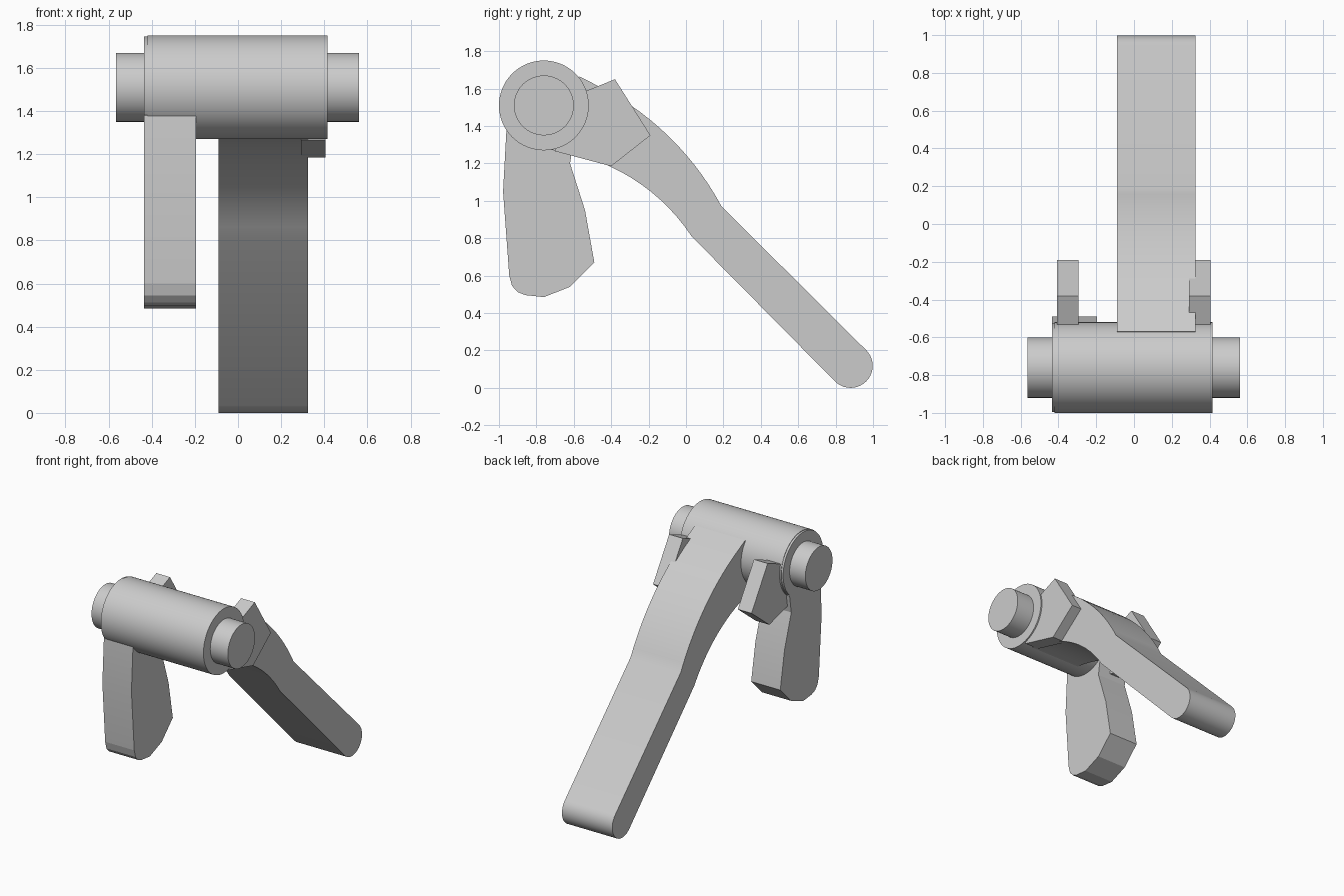
import bpy
import bmesh
import math
from mathutils import Matrix

cube = bpy.data.objects.get("Cube")
if cube:
    bpy.data.objects.remove(cube, do_unlink=True)

grey = bpy.data.materials.new("plain grey")
grey.use_nodes = True
color = (0.6, 0.6, 0.6, 1)
grey.diffuse_color = color
grey.node_tree.nodes["Principled BSDF"].inputs["Base Color"].default_value = color

AXIS_Y, AXIS_Z = -0.76, 1.51


def finish(bm, name, angle=25):
    bmesh.ops.recalc_face_normals(bm, faces=bm.faces)
    mesh = bpy.data.meshes.new(name)
    bm.to_mesh(mesh)
    bm.free()
    mesh.materials.append(grey)
    obj = bpy.data.objects.new(name, mesh)
    bpy.context.collection.objects.link(obj)
    bpy.ops.object.select_all(action='DESELECT')
    obj.select_set(True)
    bpy.context.view_layer.objects.active = obj
    bpy.ops.object.shade_smooth_by_angle(angle=math.radians(angle))


def cylinder(name, x0, x1, radius):
    bm = bmesh.new()
    place = Matrix.Translation(((x0 + x1) / 2, AXIS_Y, AXIS_Z)) @ Matrix.Rotation(math.pi / 2, 4, 'Y')
    bmesh.ops.create_cone(bm, cap_ends=True, segments=96, radius1=radius,
                          radius2=radius, depth=x1 - x0, matrix=place)
    finish(bm, name)


def plate(name, x0, x1, outline, angle=25):
    """Extrude a (y, z) outline along x."""
    bm = bmesh.new()
    face = bm.faces.new([bm.verts.new((x0, y, z)) for y, z in outline])
    new = bmesh.ops.extrude_face_region(bm, geom=[face])["geom"]
    bmesh.ops.translate(bm, vec=(x1 - x0, 0, 0),
                        verts=[v for v in new if isinstance(v, bmesh.types.BMVert)])
    finish(bm, name, angle)


def bend(start, mid, end, steps=14):
    """Circular arc through three points."""
    (ax, ay), (bx, by), (cx, cy) = start, mid, end
    d = 2 * (ax * (by - cy) + bx * (cy - ay) + cx * (ay - by))
    a, b, c = (x * x + y * y for x, y in (start, mid, end))
    ux = (a * (by - cy) + b * (cy - ay) + c * (ay - by)) / d
    uy = (a * (cx - bx) + b * (ax - cx) + c * (bx - ax)) / d
    r = math.hypot(ax - ux, ay - uy)
    t0 = math.atan2(ay - uy, ax - ux)
    sweep = math.remainder(math.atan2(cy - uy, cx - ux) - t0, 2 * math.pi)
    if abs(math.remainder(math.atan2(by - uy, bx - ux) - t0, 2 * math.pi)) > abs(sweep):
        sweep -= math.copysign(2 * math.pi, sweep)
    return [(ux + r * math.cos(t0 + sweep * i / steps),
             uy + r * math.sin(t0 + sweep * i / steps)) for i in range(steps + 1)]


# Pivot barrel, pin through it and the hub of the short leg
cylinder("pivot_barrel", -0.42, 0.415, 0.24)
cylinder("pivot_pin", -0.565, 0.56, 0.16)
cylinder("leg_hub", -0.435, -0.195, 0.236)

# Long arm: curved neck, straight shank, round tip
tip = [(0.88 + 0.118 * math.cos(math.radians(45 - 180 * i / 20)),
        0.118 + 0.118 * math.sin(math.radians(45 - 180 * i / 20))) for i in range(21)]
top = bend((-0.47, 1.614), (-0.1, 1.352), (0.19, 0.97))
underside = bend((0.03, 0.81), (-0.28, 1.115), (-0.72, 1.272))
plate("long_arm", -0.09, 0.325, [(-0.57, 1.665)] + top + tip + underside)

# Pair of stop lugs
lug = [(-0.7, 1.52), (-0.38, 1.65), (-0.19, 1.35), (-0.4, 1.185), (-0.7, 1.265)]
for name, x in (("right_lug", -0.408), ("left_lug", 0.292)):
    plate(name, x, x + 0.113, lug, 5)

# Short leg
leg = [(-0.76, 1.45), (-0.96, 1.38), (-0.978, 1.05), (-0.945, 0.6), (-0.93, 0.545),
       (-0.9, 0.512), (-0.86, 0.496), (-0.76, 0.485), (-0.62, 0.54),
       (-0.49, 0.67), (-0.54, 0.95), (-0.62, 1.2), (-0.6, 1.33)]
plate("short_leg", -0.435, -0.195, leg, 10)
